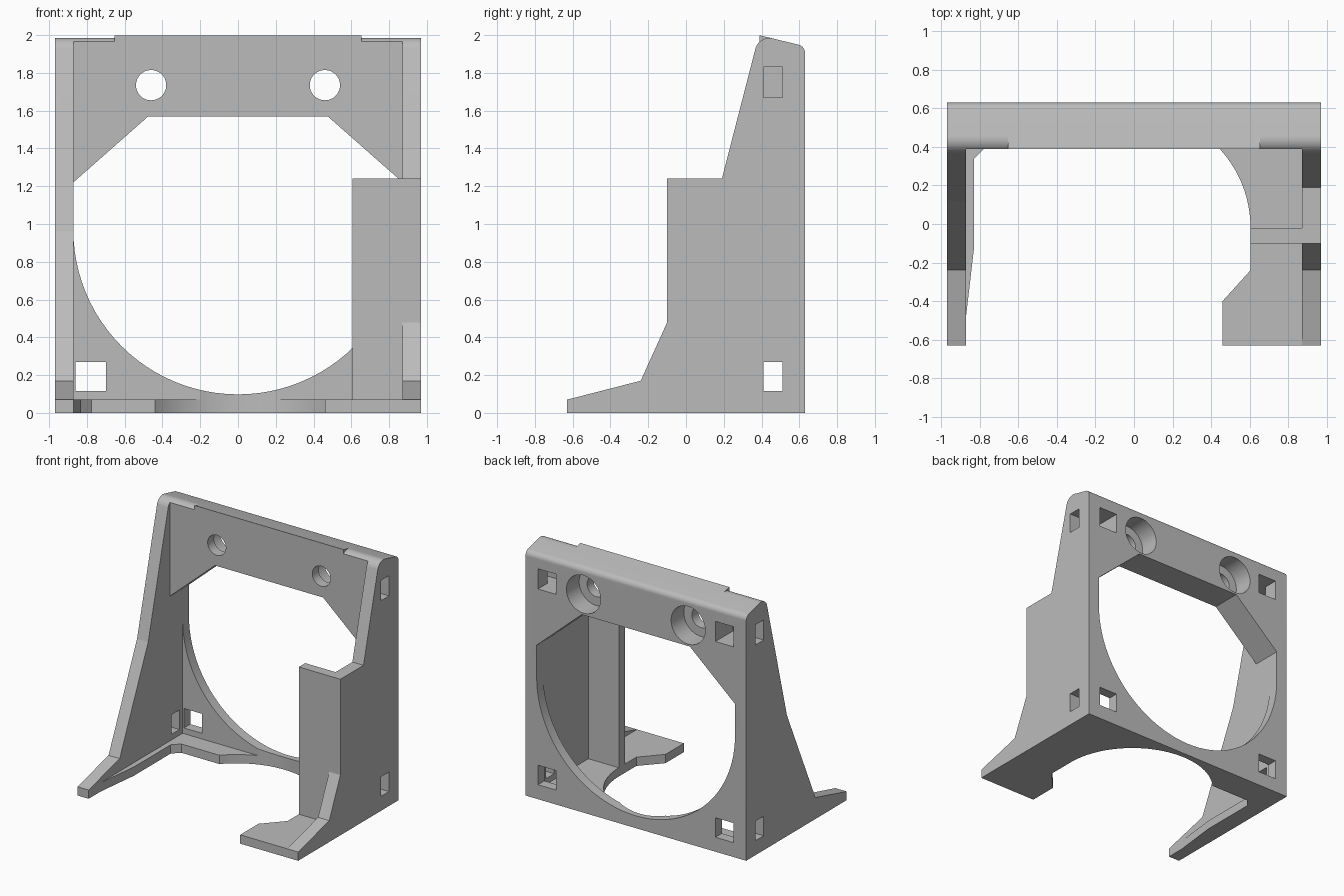
import bpy, bmesh, math
from mathutils import Vector

old = bpy.data.objects.get("Cube")
if old:
    bpy.data.objects.remove(old, do_unlink=True)

grey = bpy.data.materials.new("plain grey")
grey.use_nodes = True
COLOUR = (0.5, 0.5, 0.5, 1)
grey.diffuse_color = COLOUR
grey.node_tree.nodes["Principled BSDF"].inputs["Base Color"].default_value = COLOUR


def prism(name, points, axis, start, end):
    """Extrude a 2D outline along the given axis."""
    place = {"x": lambda p, d: (d, p[0], p[1]),
             "y": lambda p, d: (p[0], d, p[1]),
             "z": lambda p, d: (p[0], p[1], d)}[axis]
    bm = bmesh.new()
    near = [bm.verts.new(place(p, start)) for p in points]
    far = [bm.verts.new(place(p, end)) for p in points]
    bm.faces.new(near)
    bm.faces.new(far[::-1])
    n = len(points)
    for i in range(n):
        j = (i + 1) % n
        bm.faces.new((near[j], near[i], far[i], far[j]))
    bmesh.ops.recalc_face_normals(bm, faces=bm.faces)
    mesh = bpy.data.meshes.new(name)
    bm.to_mesh(mesh)
    bm.free()
    mesh.materials.append(grey)
    obj = bpy.data.objects.new(name, mesh)
    bpy.context.collection.objects.link(obj)
    return obj


def box(name, x0, x1, y0, y1, z0, z1):
    return prism(name, [(x0, y0), (x1, y0), (x1, y1), (x0, y1)], "z", z0, z1)


def arc(cx, cy, r, a0, a1, steps):
    return [(cx + r * math.cos(a0 + (a1 - a0) * i / steps),
             cy + r * math.sin(a0 + (a1 - a0) * i / steps)) for i in range(steps + 1)]


def fillet(before, corner, after, r, steps=16):
    """Rounded replacement for one corner of an outline."""
    c = Vector(corner)
    u = (Vector(before) - c).normalized()
    v = (Vector(after) - c).normalized()
    half = u.angle(v) / 2
    centre = c + (u + v).normalized() * (r / math.sin(half))
    p = c + u * (r / math.tan(half)) - centre
    q = c + v * (r / math.tan(half)) - centre
    a0 = math.atan2(p.y, p.x)
    turn = math.atan2(p.x * q.y - p.y * q.x, p.dot(q))
    return arc(centre.x, centre.y, r, a0, a0 + turn, steps)


def combine(body, other, operation):
    mod = body.modifiers.new("combine", "BOOLEAN")
    mod.operation = operation
    mod.solver = "EXACT"
    mod.object = other
    bpy.context.view_layer.objects.active = body
    bpy.ops.object.modifier_apply(modifier=mod.name)
    bpy.data.objects.remove(other, do_unlink=True)


WALL = 0.872     # inner face of the side walls
SIDE = 0.97      # outer face of the side walls
BACK = 0.63

# Side profile with rounded top edges, extruded to the full width
low_back, top_back, top_front, bend = (BACK, 0), (BACK, 1.941), (0.386, 2), (0.118, 0.96)
profile = [(-0.63, 0), low_back]
profile += fillet(low_back, top_back, top_front, 0.045)
profile += fillet(top_back, top_front, bend, 0.075)
profile += [bend, (-0.24, 0.17), (-0.63, 0.07)]
bracket = prism("mounting_bracket", profile, "x", -SIDE, SIDE)

# Hollow between the walls, leaving a thick top bar, thin back panel and floor
combine(bracket, box("front_space", -WALL, WALL, -1, 0.39, 0.07, 3), "DIFFERENCE")
combine(bracket, box("lower_space", -WALL, WALL, -1, 0.55, 0.07, 1.22), "DIFFERENCE")

# Back opening: round below, chamfered corners above
opening = arc(0, 0.97, WALL, math.pi, 2 * math.pi, 48)
opening += [(WALL, 1.22), (0.475, 1.57), (-0.475, 1.57), (-WALL, 1.22)]
combine(bracket, prism("back_opening", opening, "y", 0.2, 1), "DIFFERENCE")

# Floor cutout
floor_gap = [(-WALL, -1), (-WALL, -0.48), (-0.83, -0.12), (-0.83, 0.34),
             (-0.775, 0.395), (-0.5, 0.395)]
floor_gap += arc(0, -0.02, 0.605, math.radians(136.7), 0, 36)
floor_gap += [(0.605, -0.24), (0.46, -0.4), (0.46, -1)]
combine(bracket, prism("floor_gap", floor_gap, "z", -0.2, 0.3), "DIFFERENCE")

for s in (-1, 1):
    # Strap slots turning the corner from side to back
    for z0, z1 in ((0.115, 0.27), (1.67, 1.83)):
        xs = sorted((s * 0.70, s * 1.1))
        combine(bracket, box("side_slot", *xs, 0.41, 0.51, z0, z1), "DIFFERENCE")
        xs = sorted((s * 0.70, s * 0.86))
        combine(bracket, box("back_slot", *xs, 0.41, 0.8, z0, z1), "DIFFERENCE")
    # Screw holes with a wide recess at the back
    for r, y0 in ((0.08, 0.2), (0.15, 0.47)):
        ring = arc(s * 0.46, 1.735, r, 0, 2 * math.pi, 64)[:-1]
        combine(bracket, prism("screw_hole", ring, "y", y0, 0.8), "DIFFERENCE")

# Raised sharp lip along the middle of the top bar
lip = [(0.39, 1.9), (0.5, 1.9), (0.5, 1.9724), (0.39, 1.999)]
combine(bracket, prism("top_lip", lip, "x", -0.655, 0.655), "UNION")

# Taller web and inward flange on the left wall
web = [(-0.1, 0.1), (0.25, 0.1), (0.25, 1.24), (-0.1, 1.24)]
combine(bracket, prism("wall_web", web, "x", WALL, SIDE), "UNION")
combine(bracket, box("wall_flange", 0.605, 0.92, -0.1, -0.02, 0.03, 1.24), "UNION")

# Smooth the round surfaces, keep the other edges sharp
bpy.ops.object.select_all(action="DESELECT")
bracket.select_set(True)
bpy.context.view_layer.objects.active = bracket
bpy.ops.object.shade_smooth_by_angle(angle=math.radians(7.5))
